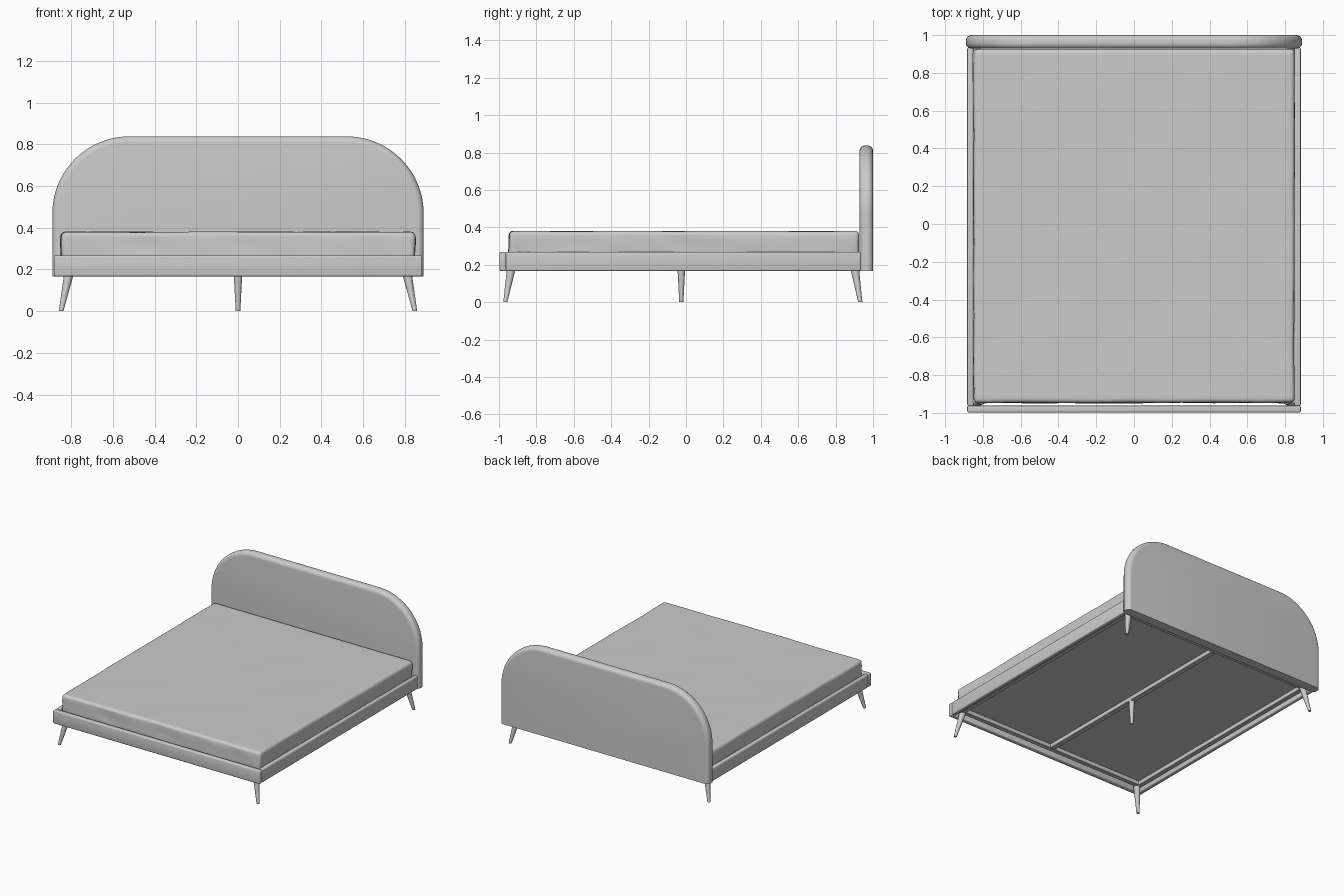
import bpy, bmesh, math
from mathutils import Vector, Matrix, noise

if "Cube" in bpy.data.objects:
    bpy.data.objects.remove(bpy.data.objects["Cube"])


def finish(name, bm, angle=35):
    bmesh.ops.recalc_face_normals(bm, faces=bm.faces[:])
    me = bpy.data.meshes.new(name)
    bm.to_mesh(me)
    bm.free()
    ob = bpy.data.objects.new(name, me)
    bpy.context.collection.objects.link(ob)
    bpy.ops.object.select_all(action='DESELECT')
    ob.select_set(True)
    bpy.context.view_layer.objects.active = ob
    bpy.ops.object.shade_smooth_by_angle(angle=math.radians(angle))
    return ob


def box_bm(lo, hi):
    lo, hi = Vector(lo), Vector(hi)
    bm = bmesh.new()
    bmesh.ops.create_cube(bm, size=1)
    for v in bm.verts:
        v.co = Vector((v.co[i] * (hi[i] - lo[i]) + (hi[i] + lo[i]) / 2 for i in range(3)))
    return bm


def round_edges(bm, r, seg):
    edges = [e for e in bm.edges if e.calc_face_angle(0) > math.radians(40)]
    bmesh.ops.bevel(bm, geom=edges, offset=r, segments=seg, profile=0.5,
                    affect='EDGES', clamp_overlap=True)


def box(name, lo, hi, r=0.0, seg=3):
    bm = box_bm(lo, hi)
    if r:
        round_edges(bm, r, seg)
    return finish(name, bm)


def leg(name, top, foot, r_top=0.024, r_foot=0.011):
    # tapered round leg, cut level at both ends
    bm = bmesh.new()
    rings = []
    for c, r in ((top, r_top), (foot, r_foot)):
        rings.append([bm.verts.new((c[0] + r * math.cos(a), c[1] + r * math.sin(a), c[2]))
                      for a in (2 * math.pi * i / 24 for i in range(24))])
    for i in range(24):
        j = (i + 1) % 24
        bm.faces.new((rings[0][i], rings[0][j], rings[1][j], rings[1][i]))
    for ring in rings:
        bm.faces.new(ring)
    return finish(name, bm)


# headboard: arch-cornered outline, extruded, with soft rounded rim
W, Z0, Z1, R = 0.89, 0.167, 0.838, 0.37
outline = [(-W, Z0), (W, Z0)]
for sx, start in ((1, 0), (-1, 90)):
    for i in range(25):
        a = math.radians(start + 90 * i / 24)
        outline.append((sx * (W - R) + R * math.cos(a), Z1 - R + R * math.sin(a)))
bm = bmesh.new()
face = bm.faces.new([bm.verts.new((x, 0.928, z)) for x, z in outline])
ext = bmesh.ops.extrude_face_region(bm, geom=[face])
bmesh.ops.translate(bm, vec=(0, 0.072, 0),
                    verts=[g for g in ext['geom'] if isinstance(g, bmesh.types.BMVert)])
bmesh.ops.recalc_face_normals(bm, faces=bm.faces[:])
rim = [e for e in bm.edges if abs(e.verts[0].co.y - e.verts[1].co.y) < 1e-5
       and max(v.co.z for v in e.verts) > Z0 + 0.01]
bmesh.ops.bevel(bm, geom=rim, offset=0.03, segments=6, profile=0.5, affect='EDGES')
finish("headboard", bm)

# outer rails
box("foot_rail", (-0.883, -0.998, 0.167), (0.883, -0.962, 0.268), 0.008)
for s, side in ((-1, "left"), (1, "right")):
    xs = sorted((s * 0.85, s * 0.883))
    box("side_rail_" + side, (xs[0], -0.964, 0.167), (xs[1], 0.935, 0.268), 0.008)
    # support ledge inside each side rail
    xs = sorted((s * 0.80, s * 0.835))
    box("side_ledge_" + side, (xs[0], -0.935, 0.185), (xs[1], 0.915, 0.22), 0.003, 1)

# cross ledges, centre beam and base panel
box("foot_ledge", (-0.80, -0.935, 0.185), (0.80, -0.90, 0.22), 0.003, 1)
box("head_ledge", (-0.80, 0.88, 0.185), (0.80, 0.915, 0.22), 0.003, 1)
box("centre_beam", (-0.02, -0.90, 0.185), (0.02, 0.88, 0.22), 0.003, 1)
box("base_panel", (-0.838, -0.94, 0.22), (0.838, 0.925, 0.232))

# legs
for s, side in ((-1, "left"), (1, "right")):
    leg("front_leg_" + side, (s * 0.808, -0.932, 0.19), (s * 0.848, -0.966, 0))
    leg("back_leg_" + side, (s * 0.808, 0.90, 0.19), (s * 0.848, 0.932, 0))
leg("middle_leg", (0, -0.025, 0.19), (0, -0.025, 0), 0.021, 0.011)

# mattress: rounded block with gently creased sides
bm = box_bm((-0.842, -0.953, 0.232), (0.842, 0.926, 0.38))
for axis, count, lo, hi in ((0, 40, -0.842, 0.842), (1, 44, -0.953, 0.926), (2, 3, 0.232, 0.38)):
    n = Vector([1 if i == axis else 0 for i in range(3)])
    for i in range(1, count):
        bmesh.ops.bisect_plane(bm, geom=bm.verts[:] + bm.edges[:] + bm.faces[:],
                               plane_co=n * (lo + (hi - lo) * i / count), plane_no=n)
round_edges(bm, 0.022, 4)
for v in bm.verts:
    c = v.co.copy()
    h = (c.z - 0.232) / 0.148
    # diagonal creases on the sides, fading to the top, plus a slight inward taper
    crease = noise.noise(Vector((c.x * 5 + c.z * 14, c.y * 5 + c.z * 14, 1.7)))
    pull = 0.007 * (crease - 0.5) * min(1, 2 * (1 - h) + 0.4) - 0.006 * h
    if abs(c.x) > 0.815:
        v.co.x += math.copysign(pull, c.x)
    if c.y < -0.925:
        v.co.y -= pull
    if h > 0.85:
        v.co.z += 0.003 * noise.noise(Vector((c.x * 3, c.y * 3, 4.2)))
finish("mattress", bm, 60)
